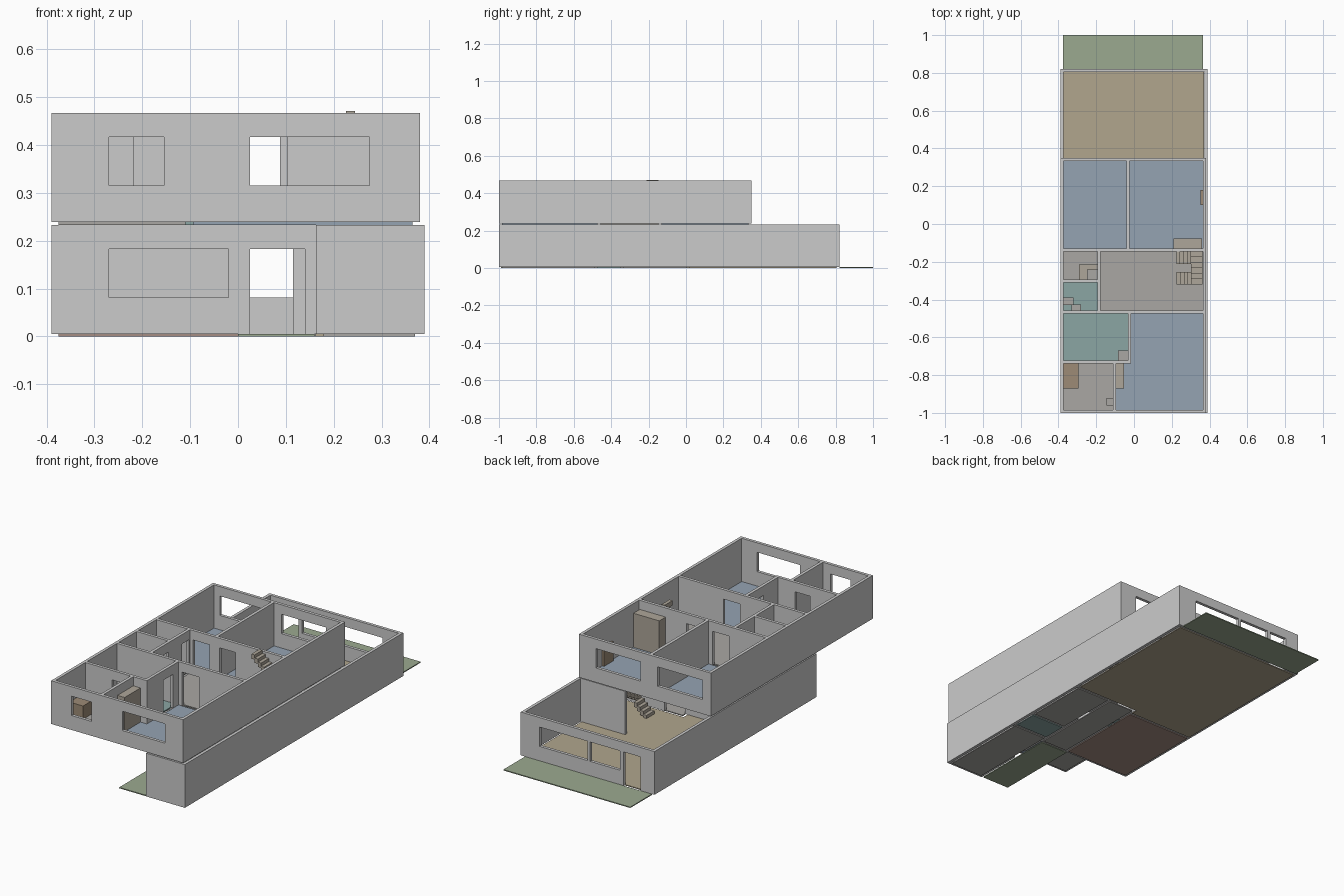
import bpy, bmesh
from mathutils import Matrix

if "Cube" in bpy.data.objects:
    bpy.data.objects.remove(bpy.data.objects["Cube"])

T = 0.016                      # wall thickness
LOW, UP = (0.005, 0.233), (0.239, 0.467)


def material(name, rgb):
    m = bpy.data.materials.new(name)
    m.diffuse_color = (*rgb, 1)
    m.use_nodes = True
    m.node_tree.nodes["Principled BSDF"].inputs["Base Color"].default_value = m.diffuse_color
    return m


BLUE = material("bedroom_blue", (0.30, 0.37, 0.45))
TEAL = material("bath_teal", (0.26, 0.38, 0.37))
TAN = material("living_tan", (0.44, 0.38, 0.27))
GREEN = material("garden_green", (0.33, 0.40, 0.28))
RED = material("room_red", (0.38, 0.27, 0.23))
GREY = material("floor_grey", (0.40, 0.39, 0.37))
WOOD = material("wood", (0.34, 0.26, 0.18))
BEIGE = material("cabinet_beige", (0.42, 0.38, 0.32))


def boxes(name, parts, mat=None):
    """One object from boxes given as (x0, x1, y0, y1, z0, z1)."""
    bm = bmesh.new()
    for x0, x1, y0, y1, z0, z1 in parts:
        m = (Matrix.Translation(((x0 + x1) / 2, (y0 + y1) / 2, (z0 + z1) / 2))
             @ Matrix.Diagonal((x1 - x0, y1 - y0, z1 - z0, 1)))
        bmesh.ops.create_cube(bm, size=1, matrix=m)
    me = bpy.data.meshes.new(name)
    bm.to_mesh(me)
    bm.free()
    ob = bpy.data.objects.new(name, me)
    bpy.context.collection.objects.link(ob)
    if mat:
        me.materials.append(mat)
    return ob


def wall(name, axis, pos, a, b, level, openings=(), t=T):
    """Wall along 'x' or 'y' whose low face is at pos; openings are
    (start, end, sill, head) with heights above the storey base."""
    z0, z1 = level
    runs, cur = [], a
    for s, e, sill, head in sorted(openings):
        runs.append((cur, s, z0, z1))
        if sill > 0:
            runs.append((s, e, z0, z0 + sill))
        runs.append((s, e, z0 + head, z1))
        cur = e
    runs.append((cur, b, z0, z1))
    if axis == 'x':
        parts = [(p, q, pos, pos + t, u, v) for p, q, u, v in runs]
    else:
        parts = [(pos, pos + t, p, q, u, v) for p, q, u, v in runs]
    boxes(name, parts)


def win(a, b):
    return (a, b, 0.076, 0.178)


def door(a, b):
    return (a, b, 0, 0.178)


# Ground storey outer walls
wall("ground_left_wall", 'y', -0.39, -0.53, 0.82, LOW)
wall("ground_right_wall", 'y', 0.374, -1, 0.82, LOW)
wall("ground_back_wall", 'x', 0.804, -0.374, 0.374, LOW,
     [win(0.0, 0.28), win(-0.19, -0.015), door(-0.31, -0.21)])
wall("ground_front_wall", 'x', -0.53, -0.374, 0.163, LOW,
     [win(-0.27, -0.02), door(0.025, 0.14)])
wall("front_room_wall", 'x', -1, 0.163, 0.374, LOW)

# Ground storey partitions
wall("front_room_side_wall", 'y', 0.163, -0.984, 0.0, LOW,
     [door(-0.74, -0.66), door(-0.24, -0.15)])
wall("ground_bath_front_wall", 'x', -0.49, 0.179, 0.374, LOW)
wall("ground_bath_back_wall", 'x', -0.35, 0.179, 0.374, LOW)
wall("ground_bedroom_side_wall", 'y', 0.0, -0.514, -0.03, LOW, [door(-0.2, -0.11)])
wall("living_front_wall", 'x', -0.03, -0.374, 0.016, LOW)
wall("living_hall_wall", 'x', 0.0, 0.115, 0.374, LOW)
wall("stair_screen_wall", 'x', 0.327, 0.115, 0.374, LOW)

# Ground storey floors
G = (0, 0.005)
for name, rect, mat in [
    ("living_floor", (-0.375, 0.37, 0.02, 0.805), TAN),
    ("living_floor_recess", (-0.375, 0.0, -0.015, 0.02), TAN),
    ("back_garden", (-0.375, 0.365, 0.82, 1.0), GREEN),
    ("front_garden", (0.0, 0.16, -0.99, -0.53), GREEN),
    ("ground_bedroom_floor", (-0.375, 0.0, -0.515, -0.03), RED),
    ("hall_floor", (0.016, 0.163, -0.515, 0.005), GREY),
    ("utility_floor", (0.179, 0.37, -0.335, 0.005), GREY),
    ("ground_bath_floor", (0.179, 0.37, -0.475, -0.35), TEAL),
    ("front_room_floor", (0.179, 0.37, -0.985, -0.49), GREY),
]:
    boxes(name, [rect + G], mat)

# Upper storey outer walls
wall("upper_left_wall", 'y', -0.39, -1, 0.35, UP)
wall("upper_right_wall", 'y', 0.364, -1, 0.35, UP)
wall("upper_front_wall", 'x', -1, -0.374, 0.364, UP,
     [win(-0.27, -0.155), win(0.025, 0.275)])
wall("upper_back_wall", 'x', 0.334, -0.374, 0.364, UP,
     [win(-0.34, -0.08), win(0.02, 0.28)])

# Upper storey partitions
wall("back_bedrooms_wall", 'x', -0.146, -0.374, 0.364, UP,
     [door(-0.16, -0.065), door(-0.005, 0.088)])
wall("between_bedrooms_wall", 'y', -0.04, -0.13, 0.334, UP)
wall("hall_front_wall", 'x', -0.474, -0.374, 0.364, UP, [door(0.005, 0.103)])
wall("hall_left_wall", 'y', -0.193, -0.458, -0.146, UP,
     [door(-0.4, -0.325), door(-0.215, -0.155)])
wall("small_bath_wall", 'x', -0.31, -0.374, -0.193, UP)
wall("large_bath_side_wall", 'y', -0.031, -0.738, -0.474, UP, [door(-0.6, -0.52)])
wall("dressing_back_wall", 'x', -0.738, -0.374, -0.015, UP, [door(-0.217, -0.13)])
wall("dressing_side_wall", 'y', -0.11, -0.984, -0.738, UP)

# Upper storey floors
U = (0.233, 0.239)
for name, rects, mat in [
    ("back_left_bedroom_floor", [(-0.375, -0.04, -0.13, 0.335)], BLUE),
    ("back_right_bedroom_floor", [(-0.024, 0.365, -0.13, 0.335)], BLUE),
    ("landing_floor", [(-0.177, 0.365, -0.458, -0.146)], GREY),
    ("store_floor", [(-0.375, -0.193, -0.294, -0.146)], GREY),
    ("small_bath_floor", [(-0.375, -0.193, -0.458, -0.31)], TEAL),
    ("large_bath_floor", [(-0.375, -0.031, -0.722, -0.474)], TEAL),
    ("dressing_floor", [(-0.375, -0.11, -0.984, -0.738)], GREY),
    ("front_bedroom_floor", [(-0.094, 0.365, -0.984, -0.738),
                             (-0.015, 0.365, -0.738, -0.474)], BLUE),
]:
    boxes(name, [r + U for r in rects], mat)


def stairs(name, x, y, z, rise=0.232):
    """U-shaped flight: along +x, then +y, then back along -x."""
    treads = [(x + i * 0.0188, x + (i + 1) * 0.0188, y, y + 0.065) for i in range(4)]
    treads += [(x + 0.075, x + 0.137, y + i * 0.029, y + (i + 1) * 0.029) for i in range(6)]
    treads += [(x + 0.075 - (i + 1) * 0.0188, x + 0.075 - i * 0.0188, y + 0.109, y + 0.174)
               for i in range(4)]
    h = rise / len(treads)
    boxes(name, [t + (z + max(0, i - 0.5) * h, z + (i + 1) * h)
                 for i, t in enumerate(treads)], BEIGE)


stairs("upper_stairs", 0.226, -0.32, UP[0])
stairs("ground_stairs", 0.135, 0.07, LOW[0])

# Furniture: footprint and height above the upper floor
for name, rect, h, mat in [
    ("bedroom_wardrobe", (0.21, 0.36, -0.13, -0.077), 0.18, BEIGE),
    ("wall_shelf", (0.352, 0.364, 0.10, 0.18), 0.10, WOOD),
    ("front_bedroom_wardrobe", (-0.094, -0.052, -0.87, -0.738), 0.18, BEIGE),
    ("dressing_bench", (-0.374, -0.295, -0.87, -0.738), 0.07, WOOD),
    ("dressing_stool", (-0.145, -0.11, -0.96, -0.92), 0.05, GREY),
    ("store_counter", (-0.29, -0.193, -0.294, -0.215), 0.07, BEIGE),
    ("store_cabinet", (-0.25, -0.193, -0.294, -0.24), 0.10, GREY),
    ("small_bath_basin", (-0.374, -0.32, -0.43, -0.39), 0.08, GREY),
    ("small_bath_toilet", (-0.33, -0.28, -0.458, -0.425), 0.045, GREY),
    ("large_bath_basin", (-0.085, -0.031, -0.722, -0.67), 0.08, GREY),
]:
    boxes(name, [rect + (UP[0], UP[0] + h)], mat)
